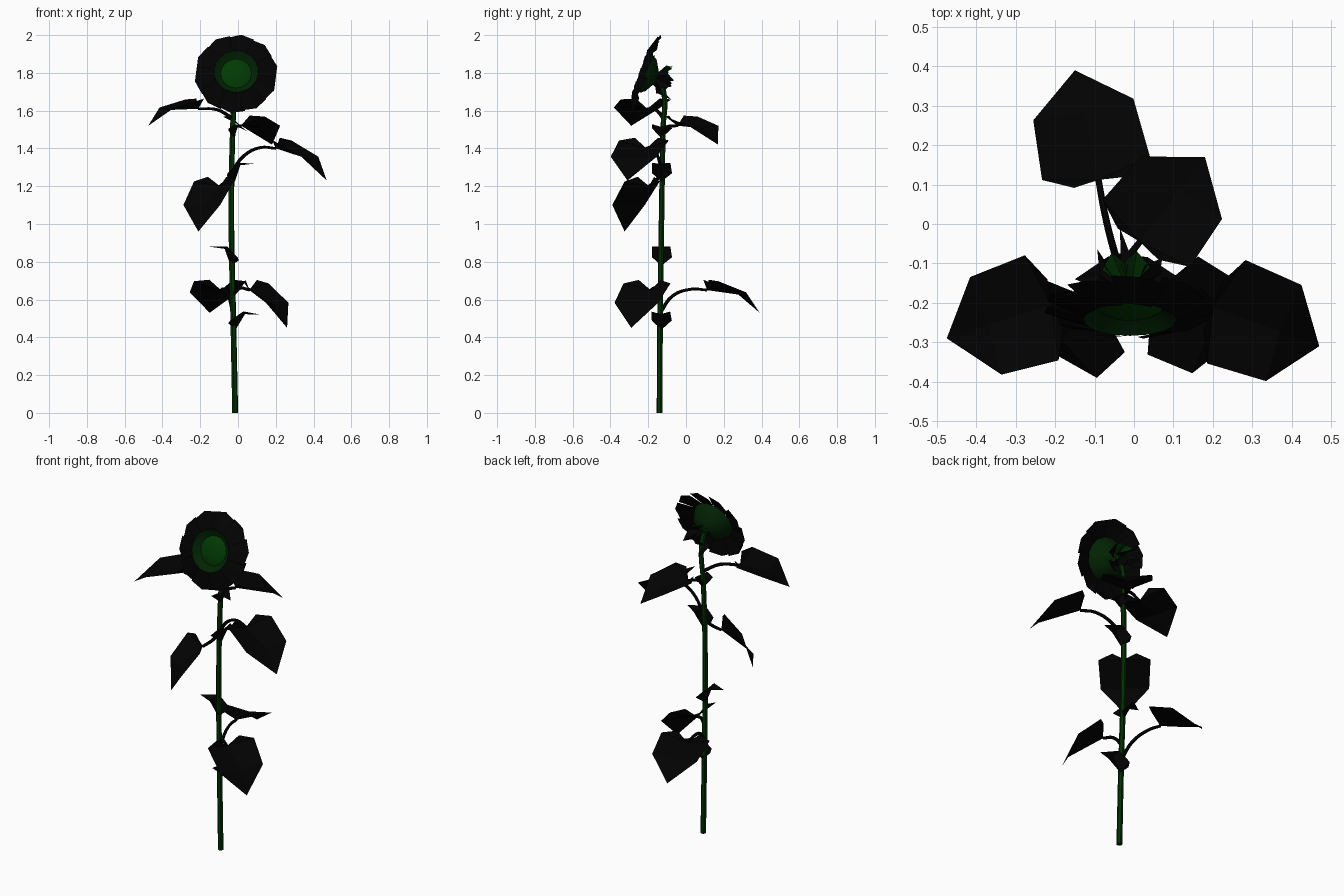
import bpy, bmesh, math
from mathutils import Vector

cube = bpy.data.objects.get("Cube")
if cube:
    bpy.data.objects.remove(cube, do_unlink=True)


def material(name, rgb):
    m = bpy.data.materials.new(name)
    m.use_nodes = True
    color = (*rgb, 1)
    m.diffuse_color = color
    m.node_tree.nodes["Principled BSDF"].inputs["Base Color"].default_value = color
    return m


BLACK = material("near black leaf", (.0006, .0006, .0006))
STEM = material("stem green", (.0005, .028, .001))
DISC = material("disc green", (.0005, .042, .001))
RING = material("deep ring green", (.0005, .016, .001))


def add_mesh(name, bm, mat):
    bmesh.ops.recalc_face_normals(bm, faces=bm.faces[:])
    me = bpy.data.meshes.new(name)
    bm.to_mesh(me)
    bm.free()
    me.materials.append(mat)
    ob = bpy.data.objects.new(name, me)
    bpy.context.collection.objects.link(ob)
    return ob


def polygons(name, faces, mat):
    """Mesh from lists of corner points, welded together."""
    bm = bmesh.new()
    for f in faces:
        bm.faces.new([bm.verts.new(p) for p in f])
    bmesh.ops.remove_doubles(bm, verts=bm.verts[:], dist=1e-5)
    return add_mesh(name, bm, mat)


def tube(name, points, r0, r1, mat):
    """Tapered smooth tube through the points."""
    cu = bpy.data.curves.new(name, 'CURVE')
    cu.dimensions = '3D'
    cu.bevel_depth = 1
    cu.bevel_resolution = 1
    cu.use_fill_caps = True
    cu.resolution_u = 4
    sp = cu.splines.new('BEZIER')
    sp.bezier_points.add(len(points) - 1)
    for i, (bp, p) in enumerate(zip(sp.bezier_points, points)):
        bp.co = p
        bp.handle_left_type = bp.handle_right_type = 'AUTO'
        bp.radius = r0 + (r1 - r0) * i / (len(points) - 1)
    cu.materials.append(mat)
    ob = bpy.data.objects.new(name, cu)
    bpy.context.collection.objects.link(ob)
    bpy.ops.object.select_all(action='DESELECT')
    ob.select_set(True)
    bpy.context.view_layer.objects.active = ob
    bpy.ops.object.convert(target='MESH')
    bpy.ops.object.shade_smooth_by_angle()


def leaf(name, base, tip, width=1.0):
    """Heart-shaped leaf creased along an arched midrib."""
    base, tip = Vector(base), Vector(tip)
    axis = tip - base
    side = axis.cross(Vector((0, 0, 1))).normalized()
    up = side.cross(axis).normalized()

    def at(u, v, w):
        return base + axis * u + side * v * width + up * w

    notch, mid, end = at(0, 0, 0), at(.55, 0, .045), at(1, 0, 0)
    faces = []
    for s in (-1, 1):
        lobe, shoulder, flank = at(-.09, .065 * s, .048), at(.03, .14 * s, .055), at(.56, .13 * s, .06)
        faces += [(notch, lobe, shoulder), (notch, shoulder, flank, mid), (mid, flank, end)]
    polygons(name, faces, BLACK)


# Stem, bending forward into the flower head
tube("stem", [(-.015, -.14, 0), (-.025, -.137, .5), (-.035, -.13, 1), (-.028, -.122, 1.5),
              (-.018, -.118, 1.7), (-.012, -.155, 1.78)], .016, .014, STEM)

# Large leaves: petiole path ending at the leaf base, then the leaf tip
large = {
    "upper_right_leaf": ([(-.03, -.12, 1.56), (-.11, -.16, 1.605), (-.21, -.205, 1.61)], (-.475, -.29, 1.52)),
    "upper_back_leaf": ([(-.03, -.12, 1.48), (-.015, -.085, 1.515), (.015, -.045, 1.52)], (.18, .17, 1.42)),
    "middle_left_leaf": ([(-.035, -.125, 1.27), (.03, -.15, 1.36), (.12, -.18, 1.405), (.2, -.21, 1.4)],
                         (.47, -.31, 1.23)),
    "middle_right_leaf": ([(-.03, -.125, 1.27), (-.06, -.16, 1.23), (-.095, -.195, 1.2)], (-.21, -.325, .96)),
    "lower_left_leaf": ([(-.03, -.137, .62), (.01, -.16, .66), (.06, -.187, .65)], (.26, -.29, .45)),
    "lower_back_leaf": ([(-.027, -.137, .53), (-.05, -.07, .62), (-.075, .03, .655), (-.09, .112, .65)],
                        (-.15, .39, .53)),
}
for name, (path, tip) in large.items():
    tube(name + "_petiole", path, .01, .008, BLACK)
    leaf(name, path[-1], tip)

# Small cupped leaves close to the stem
for i, (z, x, rise) in enumerate([(.44, .12, .08), (.78, -.15, .1), (1.225, .09, .095),
                                  (1.455, .05, .035), (1.69, .05, .02)]):
    leaf(f"small_leaf_{i + 1}", (-.025 + x * .1, -.13, z), (x, -.14, z + rise), .38)

# Flower head frame: facing front, leaning back
TILT = math.radians(20)
CENTER = Vector((-.01, -.21, 1.795))
FACING = Vector((0, -math.cos(TILT), math.sin(TILT)))
RIGHT = Vector((1, 0, 0))
UP = Vector((0, math.sin(TILT), math.cos(TILT)))


def head(r, angle, w):
    return CENTER + RIGHT * r * math.sin(angle) + UP * r * math.cos(angle) + FACING * w


def lathe(name, profile, mat, sides=16):
    faces = []
    for (r0, w0), (r1, w1) in zip(profile, profile[1:]):
        for i in range(sides):
            a, b = (math.tau * k / sides for k in (i, i + 1))
            quad = [head(r0, a, w0), head(r0, b, w0), head(r1, b, w1), head(r1, a, w1)]
            faces.append(quad[:3] + quad[3:] * (r1 > 0))
    ob = polygons(name, faces, mat)
    for p in ob.data.polygons:
        p.use_smooth = True


# Bowl-shaped ring around a low domed center, closed behind by the calyx
lathe("disc_center", [(.082, .005), (.06, .016), (.03, .021), (0, .023)], DISC)
lathe("disc_ring", [(.122, .034), (.1, .015), (.082, .005)], RING)
lathe("calyx", [(.12, .03), (.09, -.025), (.03, -.06), (0, -.065)], RING)

# Broad petals swept back from the rim, each tucked under the next
COUNT = 10
half = math.pi / COUNT
edge = .222 * math.cos(half)
for i in range(COUNT):
    a = math.tau * i / COUNT + .12
    root, tip = head(.118, a, .036), head(.222, a, 0)
    faces = []
    for s in (-1, 1):
        b = a + s * half * 1.12
        faces.append((root, head(.118, b, .036 + .003 * s), head(edge, b, .01 * s), tip))
    polygons(f"petal_{i + 1}", faces, BLACK)

# Sepals flaring out behind the head, the topmost pair broad and green
for i in range(8):
    a = math.tau * i / 8 + .2
    green = i in (0, 7)
    reach = -.12 if green else (-.17, -.11, -.15, -.1)[i % 4]
    root, tip = head(.02, a, -.05), head(.085, a, reach)
    sides = [head(.08, a + s * .5, -.085) for s in (-1, 1)]
    polygons(f"sepal_{i + 1}", [(root, sides[0], tip), (root, sides[1], tip)], STEM if green else BLACK)

# Long dark sepal arching back over the green pair
polygons("back_sepal", [(head(.03, -.9, -.07), head(.03, .9, -.07), head(.065, -.4, -.19))], BLACK)
